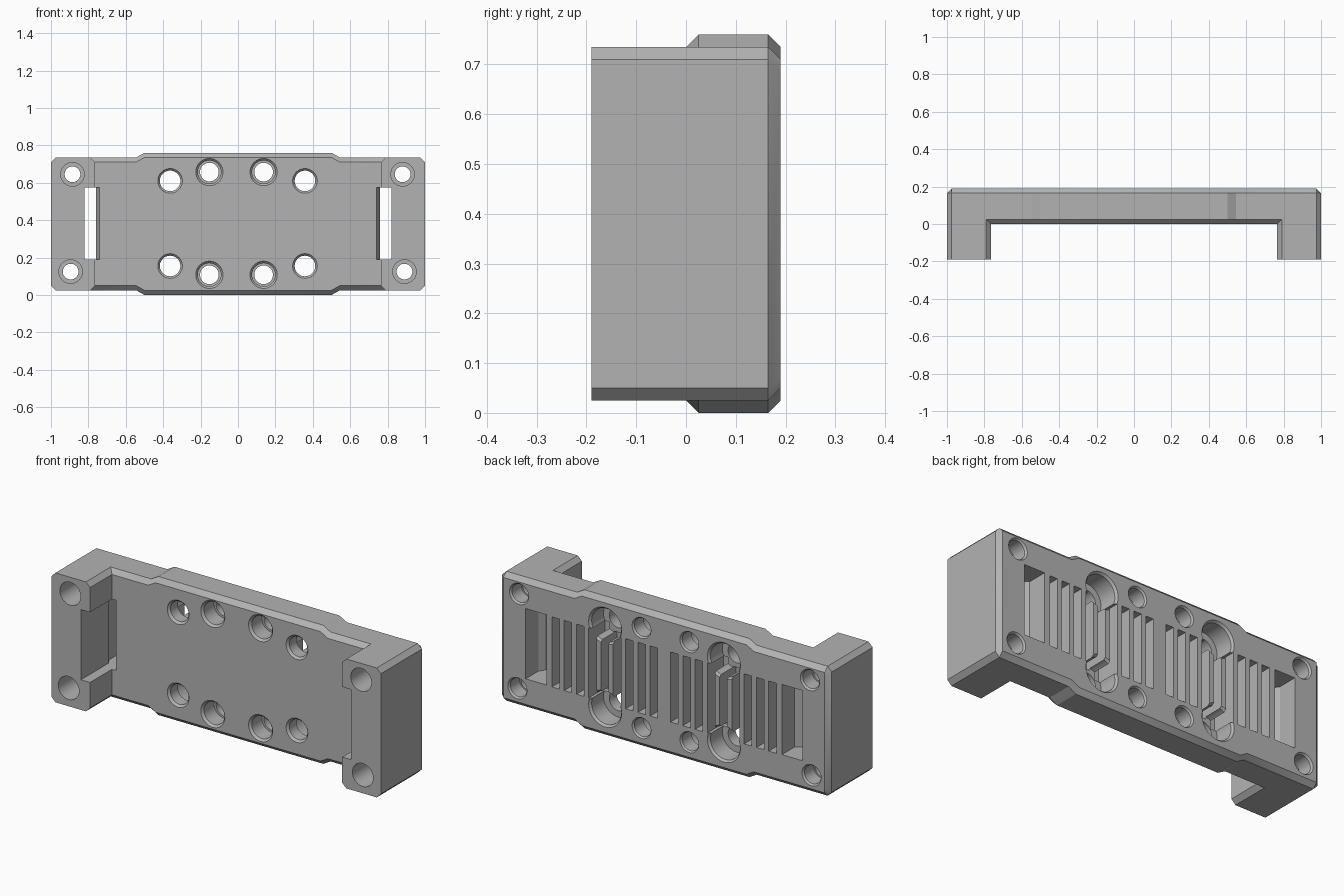
import bpy, bmesh, math

if "Cube" in bpy.data.objects:
    bpy.data.objects.remove(bpy.data.objects["Cube"])

grey = bpy.data.materials.new("plain grey")
grey.use_nodes = True
COLOUR = (0.45, 0.45, 0.45, 1)
grey.diffuse_color = COLOUR
grey.node_tree.nodes["Principled BSDF"].inputs["Base Color"].default_value = COLOUR

ZC = 0.38        # mid height
CH = 0.025       # chamfer size
BACK, FRONT = 0.19, -0.19


def loft(name, rings):
    """Closed solid through rings of matching points."""
    bm = bmesh.new()
    loops = [[bm.verts.new(p) for p in ring] for ring in rings]
    n = len(loops[0])
    for a, b in zip(loops, loops[1:]):
        for i in range(n):
            j = (i + 1) % n
            bm.faces.new((a[i], a[j], b[j], b[i]))
    bm.faces.new(loops[0])
    bm.faces.new(loops[-1])
    bmesh.ops.recalc_face_normals(bm, faces=bm.faces)
    mesh = bpy.data.meshes.new(name)
    bm.to_mesh(mesh)
    bm.free()
    obj = bpy.data.objects.new(name, mesh)
    bpy.context.collection.objects.link(obj)
    mesh.materials.append(grey)
    return obj


def rect(y, x0, x1, z0, z1):
    return [(x0, y, z0), (x1, y, z0), (x1, y, z1), (x0, y, z1)]


def combine(body, tool, operation):
    mod = body.modifiers.new("shape", "BOOLEAN")
    mod.operation = operation
    mod.solver = "EXACT"
    mod.object = tool
    bpy.context.view_layer.objects.active = body
    bpy.ops.object.modifier_apply(modifier=mod.name)
    bpy.data.objects.remove(tool)


def bore(body, x, z, profile, sides=40):
    """Turned cutter along y from (y, radius) steps."""
    turn = [math.tau * i / sides for i in range(sides)]
    rings = [[(x + r * math.cos(a), y, z + r * math.sin(a)) for a in turn]
             for y, r in profile]
    combine(body, loft("bore_cutter", rings), "DIFFERENCE")


def plate_ring(y, inset):
    """Plate outline with the taller middle and clipped corners."""
    half = 0.355 - inset
    quarter = [(1 - inset, half - CH), (1 - CH, half), (0.545, half), (0.5, half + CH)]
    pts = quarter + [(-x, h) for x, h in reversed(quarter)]
    pts += [(-x, -h) for x, h in pts]
    return [(x, y, ZC + h) for x, h in pts]


def leg_ring(y, side, inset=0):
    """Clipped-corner rectangle of an end block."""
    a, b, h, c = 0.765, 1 - inset, 0.355 - inset, CH
    pts = [(a + c, -h), (b - c, -h), (b, c - h), (b, h - c),
           (b - c, h), (a + c, h), (a, h - c), (a, c - h)]
    return [(side * x, y, ZC + z) for x, z in pts]


# Main plate, chamfered around its back and front edges
body = loft("mounting_block", [plate_ring(0, CH), plate_ring(CH, 0),
                               plate_ring(BACK - CH, 0), plate_ring(BACK, CH)])

# End blocks reaching forward
for s in (-1, 1):
    combine(body, loft("end_block", [leg_ring(FRONT, s), leg_ring(0.1, s)]), "UNION")

# End windows: flared at the back, straight through the end blocks
for s in (-1, 1):
    window = [rect(y, s * a, s * b, 0.19, 0.575) for y, a, b in
              ((-0.3, 0.74, 0.82), (0, 0.74, 0.82), (0.05, 0.76, 0.82),
               (0.08, 0.715, 0.84), (0.25, 0.715, 0.84))]
    combine(body, loft("window_cutter", window), "DIFFERENCE")

# Cooling slots across the back
for s in (-1, 1):
    for k in range(9):
        x = s * (0.062 + 0.0745 * k)
        reach = 0.15 if k == 4 else 0.192
        slot = [rect(y, x - 0.023, x + 0.023, ZC - reach, ZC + reach) for y in (0.05, 0.25)]
        combine(body, loft("slot_cutter", slot), "DIFFERENCE")

# Large bolt pockets on the back with through holes
for x in (-0.363, 0.358):
    for z in (0.155, 0.61):
        bore(body, x, z, [(-0.02, 0.066), (0, 0.066), (0.012, 0.055), (0.075, 0.055),
                          (0.075, 0.09), (0.178, 0.09), (BACK, 0.1), (0.25, 0.1)])

# Inner bolt holes, counterbored from the front
for x in (-0.153, 0.137):
    for z in (0.108, 0.657):
        bore(body, x, z, [(-0.02, 0.073), (0, 0.073), (0.012, 0.062), (0.1, 0.062),
                          (0.1, 0.05), (0.18, 0.05), (BACK, 0.057), (0.25, 0.057)])

# Corner bolt holes, counterbored from the front
for x, z in ((-0.885, 0.645), (-0.895, 0.125), (0.88, 0.645), (0.89, 0.125)):
    bore(body, x, z, [(-0.25, 0.063), (0, 0.063), (0, 0.042), (0.1, 0.042),
                      (0.1, 0.05), (0.18, 0.05), (BACK, 0.058), (0.25, 0.058)])

# Smooth bores, crisp edges
bpy.ops.object.select_all(action="DESELECT")
body.select_set(True)
bpy.context.view_layer.objects.active = body
bpy.ops.object.shade_smooth_by_angle(angle=math.radians(25))
